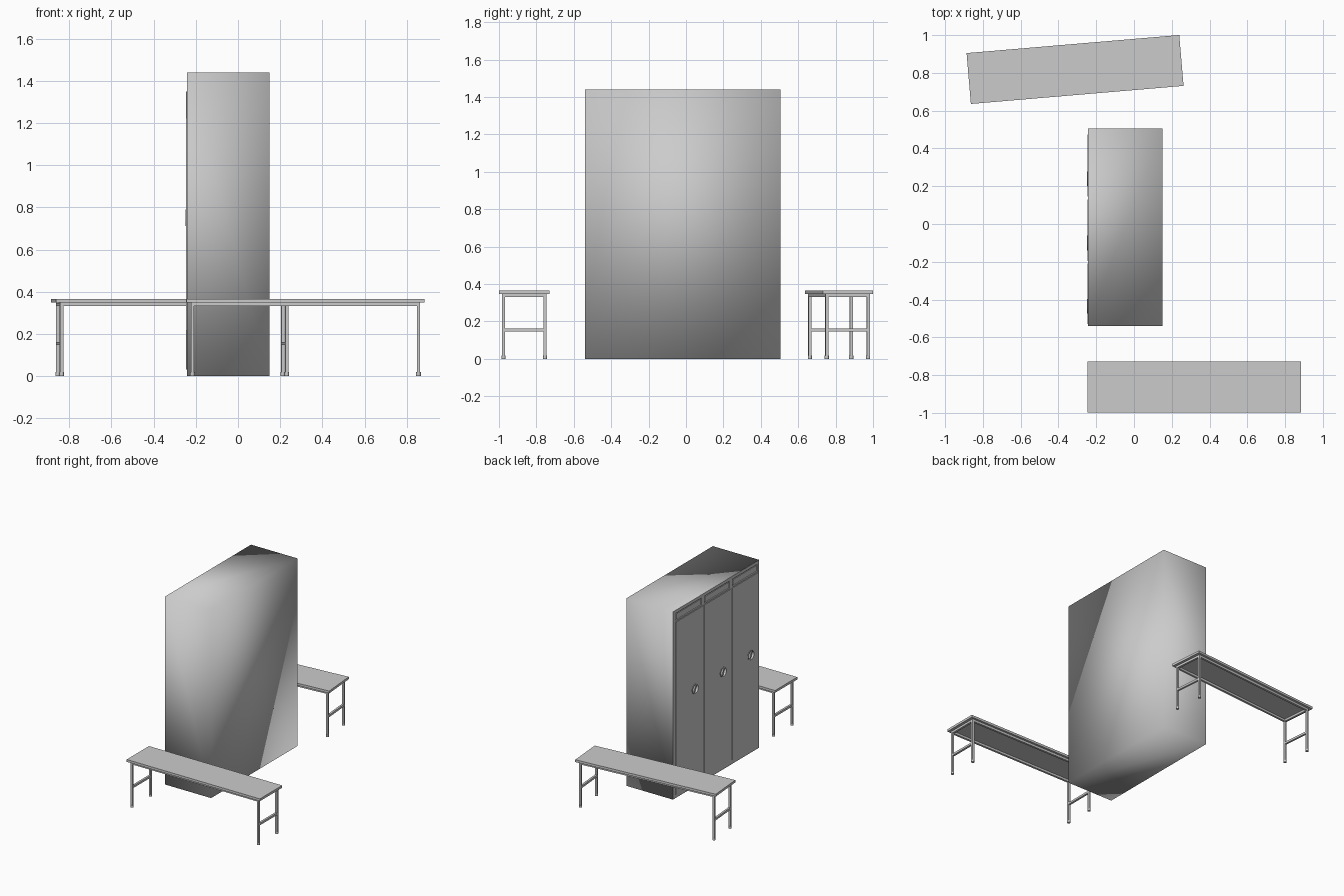
import bpy, bmesh, math
from mathutils import Matrix, Vector

if "Cube" in bpy.data.objects:
    bpy.data.objects.remove(bpy.data.objects["Cube"])

grey = bpy.data.materials.new("light grey metal")
grey.diffuse_color = (0.6, 0.6, 0.6, 1)
grey.use_nodes = True
grey.node_tree.nodes["Principled BSDF"].inputs["Base Color"].default_value = grey.diffuse_color


def finish(name, bm, matrix=None):
    if matrix:
        bm.transform(matrix)
    me = bpy.data.meshes.new(name)
    bm.to_mesh(me)
    bm.free()
    ob = bpy.data.objects.new(name, me)
    bpy.context.collection.objects.link(ob)
    me.materials.append(grey)
    return ob


def add_box(bm, x0, x1, y0, y1, z0, z1):
    m = Matrix.Translation(((x0 + x1) / 2, (y0 + y1) / 2, (z0 + z1) / 2))
    m = m @ Matrix.Diagonal((x1 - x0, y1 - y0, z1 - z0, 1))
    return bmesh.ops.create_cube(bm, size=1, matrix=m)["verts"]


def add_cyl(bm, r, depth, matrix, sides=20):
    bmesh.ops.create_cone(bm, cap_ends=True, segments=sides, radius1=r,
                          radius2=r, depth=depth, matrix=matrix)


def cut(ob, cutter):
    mod = ob.modifiers.new("cut", "BOOLEAN")
    mod.object = cutter
    mod.operation = "DIFFERENCE"
    mod.solver = "EXACT"


# Cabinet body: smooth shell, open on the door side
FX, BX, Y0, Y1, H = -0.243, 0.15, -0.54, 0.505, 1.44
bm = bmesh.new()
add_box(bm, FX, BX, Y0, Y1, 0, H)
front = [f for f in bm.faces if f.calc_center_median().x < FX + 0.01]
bmesh.ops.delete(bm, geom=front, context="FACES_ONLY")
for f in bm.faces:
    f.smooth = True
finish("cabinet_shell", bm)

# Door-side panel that carries the recesses
bm = bmesh.new()
add_box(bm, FX, FX + 0.03, Y0 + 0.001, Y1 - 0.001, 0.001, H - 0.001)
panel = finish("cabinet_front_panel", bm)

bays = [(0.145, 0.475), (-0.195, 0.13), (-0.53, -0.21)]
HZ, HR = 0.75, 0.036
turn = Matrix.Rotation(math.pi / 2, 4, "Y")

# Helper that cuts the vent recesses and the round handle cups
bm = bmesh.new()
for a, b in bays:
    add_box(bm, FX - 0.02, FX + 0.008, a + 0.012, b - 0.005, 1.36, 1.415)
    add_cyl(bm, HR, 0.034, Matrix.Translation((FX, a + 0.095, HZ)) @ turn, 24)
cutter = finish("recess_cutter", bm)
cutter.hide_render = True
cutter.hide_viewport = True
cutter.display_type = "WIRE"
cut(panel, cutter)

for i, (a, b) in enumerate(bays, 1):
    # Door leaf
    bm = bmesh.new()
    add_box(bm, FX - 0.004, FX + 0.006, a, b, 0.03, 1.35)
    cut(finish(f"door_{i}", bm), cutter)

    # Vent plate set in its recess
    bm = bmesh.new()
    add_box(bm, FX + 0.003, FX + 0.01, a + 0.022, b - 0.015, 1.368, 1.407)
    finish(f"vent_plate_{i}", bm)

    # Handle: thin rim, with a slanted lever across the cup
    bm = bmesh.new()
    n = 24
    rings = []
    for x, r in [(FX, HR - 0.003), (FX - 0.007, HR - 0.003),
                 (FX - 0.007, HR + 0.003), (FX, HR + 0.003)]:
        rings.append([bm.verts.new((x, a + 0.095 + r * math.cos(t * math.tau / n),
                                    HZ + r * math.sin(t * math.tau / n)))
                      for t in range(n)])
    for k in range(4):
        p, q = rings[k], rings[(k + 1) % 4]
        for t in range(n):
            u = (t + 1) % n
            bm.faces.new((p[t], p[u], q[u], q[t]))
    bmesh.ops.recalc_face_normals(bm, faces=bm.faces)
    lever = add_box(bm, FX - 0.004, FX + 0.018, -0.008, 0.008, -0.03, 0.03)
    bmesh.ops.transform(bm, verts=lever, matrix=Matrix.Translation(
        (0, a + 0.095, HZ)) @ Matrix.Rotation(0.4, 4, "X"))
    finish(f"handle_{i}", bm)


def bench(label, cx, cy, angle):
    place = Matrix.Translation((cx, cy, 0)) @ Matrix.Rotation(angle, 4, "Z")
    L, W, lx, ly, t = 0.565, 0.135, 0.536, 0.111, 0.008

    # Seat board
    bm = bmesh.new()
    add_box(bm, -L, L, -W, W, 0.348, 0.366)
    finish(f"{label}_seat", bm, place)

    # Tube frame: legs, long rails, end rails and cross bars
    bm = bmesh.new()
    for s in (-1, 1):
        add_box(bm, -lx - t, lx + t, s * ly - t, s * ly + t, 0.331, 0.348)
        for z in (0.3395, 0.154):
            add_box(bm, s * lx - t, s * lx + t, -ly + t, ly - t, z - t, z + t)
        for q in (-1, 1):
            add_box(bm, s * lx - t, s * lx + t, q * ly - t, q * ly + t, 0.015, 0.331)
    finish(f"{label}_frame", bm, place)

    # Round feet
    bm = bmesh.new()
    for s in (-1, 1):
        for q in (-1, 1):
            add_cyl(bm, 0.011, 0.018, Matrix.Translation((s * lx, q * ly, 0.009)), 12)
    finish(f"{label}_feet", bm, place)


bench("front_bench", 0.32, -0.864, 0)
bench("back_bench", -0.312, 0.818, math.radians(4.85))
